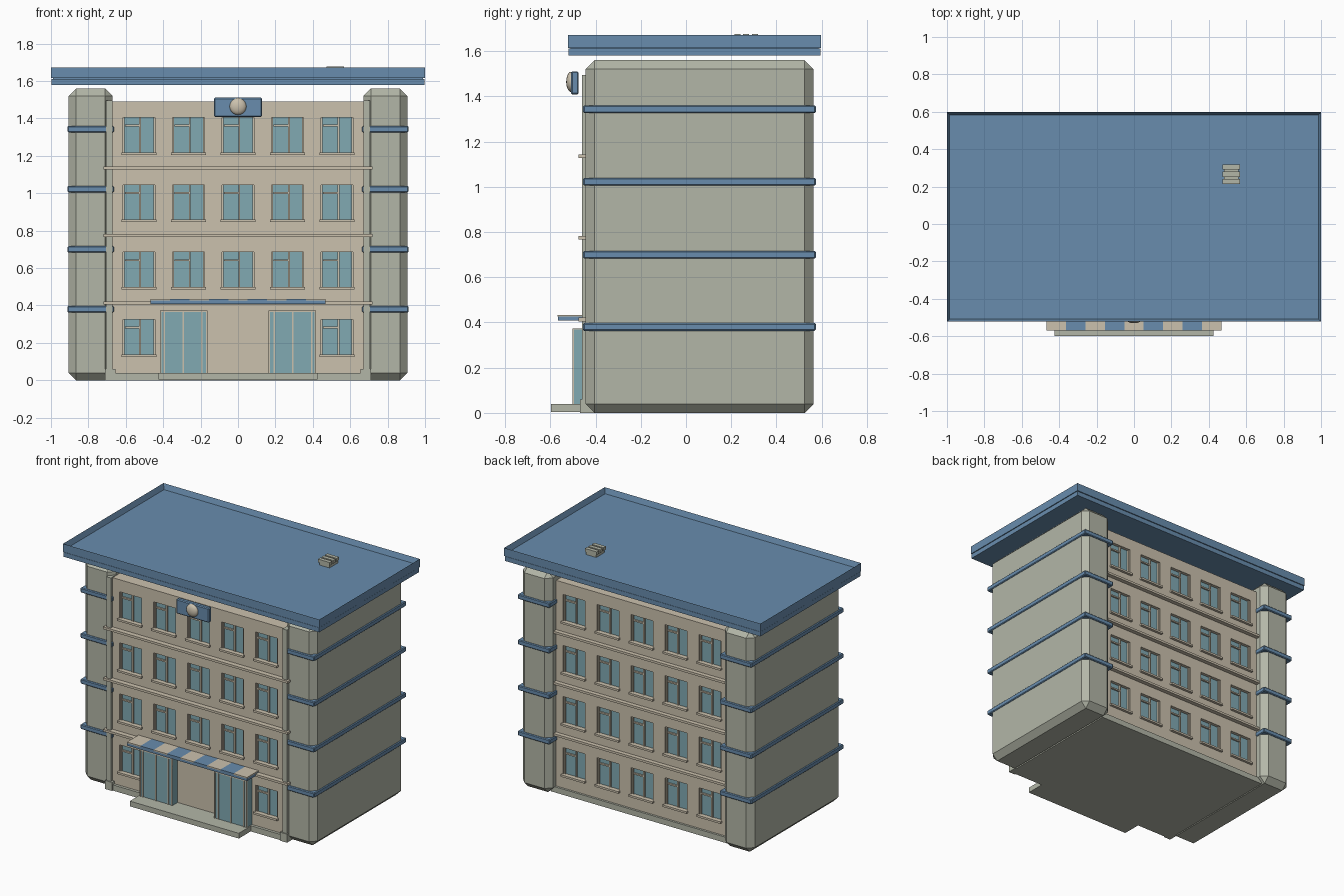
import bpy, bmesh, math
from mathutils import Vector

if "Cube" in bpy.data.objects:
    bpy.data.objects.remove(bpy.data.objects["Cube"])


def material(name, rgb):
    m = bpy.data.materials.new(name)
    m.diffuse_color = (*rgb, 1)
    m.use_nodes = True
    m.node_tree.nodes["Principled BSDF"].inputs["Base Color"].default_value = m.diffuse_color
    return m


GREY = material("grey stone", (0.45, 0.47, 0.39))
CREAM = material("cream plaster", (0.60, 0.535, 0.42))
BLUE = material("blue trim", (0.14, 0.265, 0.42))
GLASS = material("teal glass", (0.22, 0.40, 0.45))


def finish(bm, name, mats):
    bmesh.ops.recalc_face_normals(bm, faces=bm.faces[:])
    me = bpy.data.meshes.new(name)
    bm.to_mesh(me)
    bm.free()
    for m in mats:
        me.materials.append(m)
    ob = bpy.data.objects.new(name, me)
    bpy.context.collection.objects.link(ob)
    return ob


def add_box(bm, x, y, z):
    """Add a box spanning the (min, max) pairs x, y, z."""
    verts = bmesh.ops.create_cube(bm, size=1)["verts"]
    for v in verts:
        v.co = Vector([(a + b) / 2 + c * (b - a) for c, (a, b) in zip(v.co, (x, y, z))])


def boxes(name, mat, spans, bevel=0):
    bm = bmesh.new()
    for s in spans:
        add_box(bm, *s)
    if bevel:
        bmesh.ops.bevel(bm, geom=bm.edges[:], offset=bevel, segments=1, affect='EDGES')
    return finish(bm, name, [mat])


def both_sides(x, y, z):
    return [(x, y, z), ((-x[1], -x[0]), y, z)]


FRONT, BACK = -0.44, 0.49
COLS = [-0.53, -0.265, 0, 0.265, 0.53]
ROWS = [0.135, 0.495, 0.855, 1.215]
HALF, TALL, DEEP = 0.085, 0.19, 0.022


def has_window(side, col, row):
    return side > 0 or row > 0 or abs(COLS[col]) > 0.5


WINDOWS = [(s, c, r) for s in (-1, 1) for c in range(5) for r in range(4) if has_window(s, c, r)]

# Main block with glazed window recesses on front and back
bm = bmesh.new()
add_box(bm, (-0.70, 0.70), (FRONT, BACK), (0.02, 1.49))
cuts = [((c + d, 0, 0), (1, 0, 0)) for c in COLS for d in (-HALF, HALF)]
cuts += [((0, 0, r + d), (0, 0, 1)) for r in ROWS for d in (0, TALL)]
for co, no in cuts:
    bmesh.ops.bisect_plane(bm, geom=bm.verts[:] + bm.edges[:] + bm.faces[:], plane_co=co, plane_no=no)
panes = []
for f in bm.faces:
    p = f.calc_center_median()
    if abs(f.normal.y) < 0.9:
        continue
    for s, c, r in WINDOWS:
        if f.normal.y * s > 0 and abs(p.x - COLS[c]) < HALF and ROWS[r] < p.z < ROWS[r] + TALL:
            panes.append(f)
for f in bmesh.ops.extrude_discrete_faces(bm, faces=panes)["faces"]:
    f.material_index = 1
    shift = DEEP if f.calc_center_median().y < 0 else -DEEP
    for v in f.verts:
        v.co.y += shift
finish(bm, "main_block", [CREAM, GLASS])

# Window bars and sills
bars, sills = [], []
for s, c, r in WINDOWS:
    wall = FRONT if s < 0 else BACK
    x, z = COLS[c], ROWS[r]

    def depth(inner, outer):
        return tuple(sorted((wall + s * inner, wall + s * outer)))

    def across(a, b):
        return tuple(sorted((x - s * a, x - s * b)))

    y = depth(-DEEP, -0.010)
    bars += [(across(0.002, 0.012), y, (z, z + TALL)),
             (across(-0.075, 0.004), y, (z + 0.142, z + 0.152)),
             (across(-HALF, -0.077), y, (z, z + TALL)),
             (across(0.077, HALF), y, (z, z + TALL))]
    sills.append(((x - 0.093, x + 0.093), depth(-0.01, 0.018), (z - 0.010, z + 0.004)))
boxes("window_bars", CREAM, bars)
boxes("window_sills", CREAM, sills)

# Floor ledges
boxes("floor_ledges", CREAM,
      [((-0.72, 0.72), y, (z - 0.008, z + 0.008))
       for z in (0.413, 0.775, 1.135) for y in ((-0.475, FRONT + 0.01), (BACK - 0.01, BACK + 0.03))])

# Chamfered end wings and their blue bands
boxes("end_wings", GREY, both_sides((0.67, 0.905), (-0.445, 0.565), (0, 1.56)), 0.04)
bands = []
for z in (0.38, 0.70, 1.022, 1.343):
    bands += both_sides((0.664, 0.912), (-0.455, 0.574), (z - 0.017, z + 0.017))
boxes("wing_bands", BLUE, bands, 0.005)

# Front pilasters, plinth and entrance step
boxes("pilasters", GREY, both_sides((0.67, 0.705), (-0.461, -0.40), (0.05, 1.495)))
boxes("pilaster_bases", GREY, both_sides((0.655, 0.71), (-0.468, -0.40), (0, 0.06)))
boxes("plinth", GREY, [((-0.70, 0.70), (-0.46, 0.505), (0, 0.04))])
boxes("entrance_step", GREY, [((-0.425, 0.425), (-0.598, -0.45), (0.003, 0.04))])

# Glazed entrance bays with slim posts
boxes("entrance_glass", GLASS, both_sides((0.163, 0.417), (-0.496, -0.43), (0.04, 0.368)))
posts = []
for x in (0.163, 0.190, 0.288, 0.389, 0.409):
    posts += both_sides((x, x + 0.008), (-0.501, -0.49), (0.04, 0.37))
posts += both_sides((0.163, 0.417), (-0.501, -0.43), (0.364, 0.374))
boxes("entrance_posts", CREAM, posts)

# Striped canopy
boxes("canopy_slab", BLUE, [((-0.468, 0.468), (-0.567, -0.43), (0.408, 0.426))])
step = 0.936 / 9
for name, mat, start in (("canopy_cream_stripes", CREAM, 0), ("canopy_blue_stripes", BLUE, 1)):
    boxes(name, mat, [((-0.468 + i * step, -0.468 + (i + 1) * step), (-0.569, -0.43), (0.426, 0.434))
                      for i in range(start, 9, 2)])

# Sign board with a round boss
boxes("sign_board", BLUE, [((-0.128, 0.128), (-0.508, -0.475), (1.408, 1.511))], 0.006)
bm = bmesh.new()
bmesh.ops.create_uvsphere(bm, u_segments=20, v_segments=10, radius=1)
for v in bm.verts:
    v.co = Vector((v.co.x * 0.045, -0.508 + v.co.z * 0.022, 1.464 + v.co.y * 0.045))
boss = finish(bm, "sign_boss", [CREAM])
for p in boss.data.polygons:
    p.use_smooth = True

# Flat roof: lower slab, upper deck and raised rim
X, Y0, Y1 = 1.0, -0.522, 0.598
boxes("roof_slab", BLUE, [((-X + 0.003, X - 0.003), (Y0 + 0.003, Y1 - 0.003), (1.58, 1.612))])
bm = bmesh.new()
add_box(bm, (-X, X), (Y0, Y1), (1.615, 1.672))
top = [f for f in bm.faces if f.calc_center_median().z > 1.67]
bmesh.ops.inset_region(bm, faces=top, thickness=0.02)
for v in top[0].verts:
    v.co.z = 1.635
finish(bm, "roof_deck", [BLUE])
boxes("roof_joint", BLUE, [((-X + 0.012, X - 0.012), (Y0 + 0.012, Y1 - 0.012), (1.605, 1.62))])

# Louvred roof vent
vent = [((0.48, 0.56), (0.22, 0.315), (1.63, 1.655))]
vent += [((0.474, 0.566), (y, y + 0.027), (1.655, 1.677)) for y in (0.214, 0.2525, 0.291)]
boxes("roof_vent", GREY, vent)
